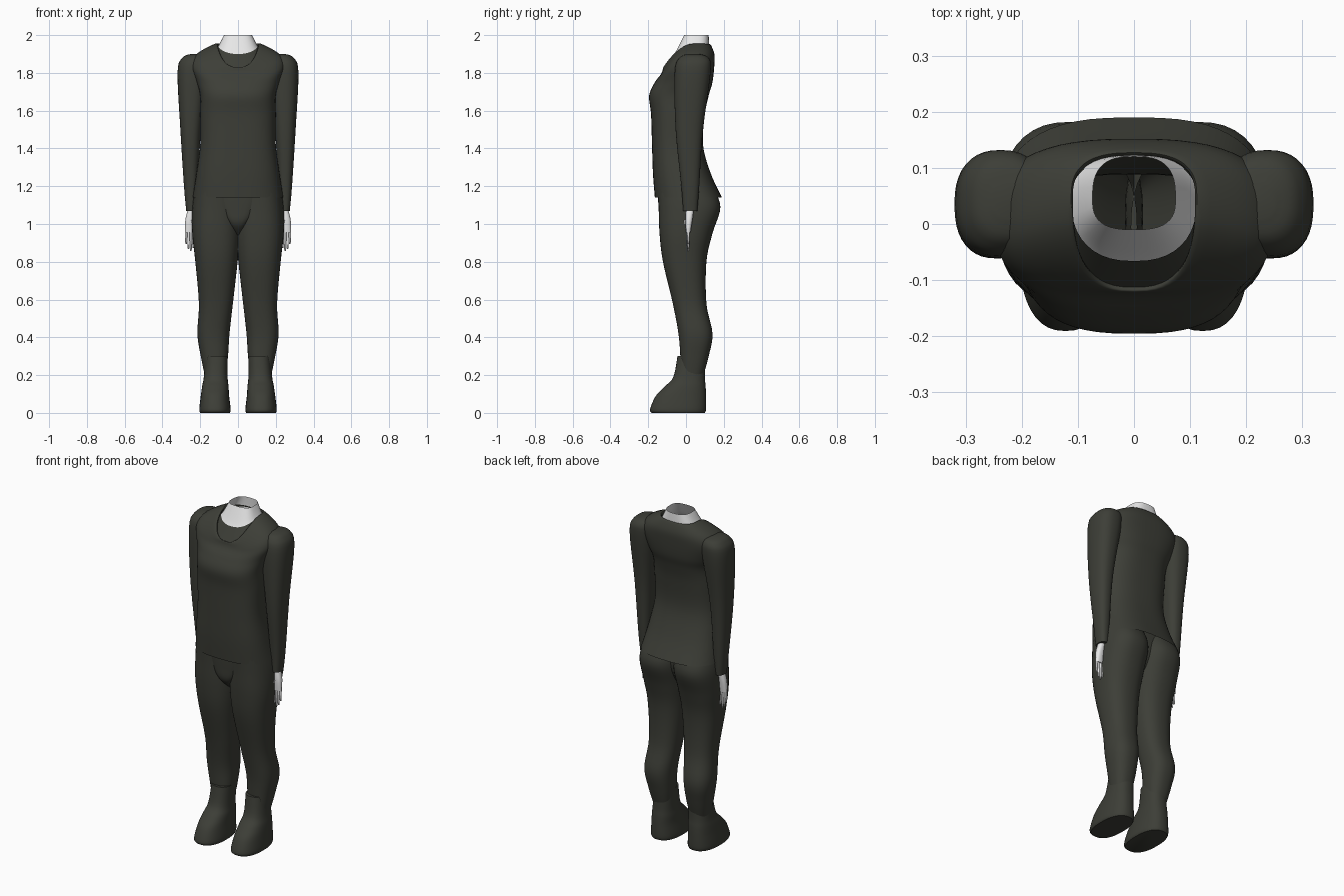
import bpy, bmesh, math

cube = bpy.data.objects.get("Cube")
if cube:
    bpy.data.objects.remove(cube, do_unlink=True)


def material(name, rgb):
    mat = bpy.data.materials.new(name)
    mat.use_nodes = True
    color = (*rgb, 1)
    mat.diffuse_color = color
    shader = mat.node_tree.nodes["Principled BSDF"]
    shader.inputs["Base Color"].default_value = color
    shader.inputs["Roughness"].default_value = 0.8
    return mat


cloth = material("dark olive cloth", (0.046, 0.048, 0.038))
skin = material("pale skin", (0.8, 0.8, 0.8))


def section(z, center, half, front, back, front_z=None, back_z=None, widest=None):
    """One cross-section; its front and back may dip below or rise above its sides."""
    front_z = z if front_z is None else front_z
    back_z = z if back_z is None else back_z
    widest = (front + back) / 2 if widest is None else widest
    return (z, center, half, front, back, front_z, back_z, widest)


def collar(z, half, front, back, front_z, back_z):
    """A cross-section of the sloping neckline, widest behind its middle."""
    return section(z, 0, half, front, back, front_z, back_z, widest=0.045)


def spline(before, start, end, after, t):
    """Catmull-Rom value between start and end."""
    linear = end - before
    square = 2 * before - 5 * start + 4 * end - after
    cubic = 3 * (start - end) + after - before
    return start + t / 2 * (linear + t * (square + t * cubic))


def smooth_sections(sections, steps):
    padded = [sections[0], *sections, sections[-1]]
    result = []
    for group in zip(padded, padded[1:], padded[2:], padded[3:]):
        for step in range(steps):
            result.append([spline(*values, step / steps) for values in zip(*group)])
    return result + [sections[-1]]


def rounded_loop(bm, values, power, sides):
    """Superellipse loop of vertices around one cross-section."""
    z, center, half, front, back, front_z, back_z, widest = values
    loop = []
    for k in range(sides):
        c = math.cos(math.tau * k / sides)
        s = math.sin(math.tau * k / sides)
        u = math.copysign(abs(c) ** (2 / power), c)
        v = math.copysign(abs(s) ** (2 / power), s)
        depth = back - widest if v > 0 else widest - front
        height = back_z if v > 0 else front_z
        loop.append(bm.verts.new((center + u * half,
                                  widest + v * depth,
                                  z + (height - z) * v * v)))
    return loop


def loft(name, sections, mat, power=2.4, sides=40, steps=5, caps=(), mirror=False):
    """Skin the sections in order; caps lists the loops to close, by index."""
    bm = bmesh.new()
    loops = [rounded_loop(bm, values, power, sides)
             for values in smooth_sections(sections, steps)]
    for low, high in zip(loops, loops[1:]):
        for k in range(sides):
            bm.faces.new((low[k - 1], low[k], high[k], high[k - 1]))
    for index in caps:
        bm.faces.new(loops[index])
    bmesh.ops.recalc_face_normals(bm, faces=bm.faces)
    mesh = bpy.data.meshes.new(name)
    bm.to_mesh(mesh)
    bm.free()
    mesh.materials.append(mat)
    obj = bpy.data.objects.new(name, mesh)
    bpy.context.collection.objects.link(obj)
    bpy.ops.object.select_all(action="DESELECT")
    obj.select_set(True)
    bpy.context.view_layer.objects.active = obj
    bpy.ops.object.shade_smooth_by_angle(angle=math.radians(50))
    if mirror:
        obj.modifiers.new("mirror", "MIRROR")


# Shirt body, from the hem up over the shoulders to the scooped collar
loft("shirt_body", [
    section(1.14, 0, 0.24, -0.165, 0.19),
    section(1.27, 0, 0.22, -0.175, 0.13),
    section(1.42, 0, 0.2, -0.18, 0.09),
    section(1.58, 0, 0.2, -0.185, 0.1),
    section(1.68, 0, 0.2, -0.195, 0.12),
    section(1.75, 0, 0.22, -0.165, 0.14),
    section(1.84, 0, 0.25, -0.135, 0.15, front_z=1.79),
    section(1.9, 0, 0.22, -0.125, 0.15, front_z=1.81),
    collar(1.955, 0.12, -0.12, 0.13, front_z=1.83, back_z=1.95),
    collar(1.94, 0.11, -0.11, 0.12, front_z=1.825, back_z=1.94),
], cloth, power=2.7, sides=56)

# Undershirt panel inside the collar
loft("undershirt", [
    collar(1.93, 0.118, -0.114, 0.125, front_z=1.825, back_z=1.93),
    collar(1.945, 0.112, -0.066, 0.12, front_z=1.9, back_z=1.945),
], cloth)

# Open neck rising out of the collar
loft("neck", [
    collar(1.92, 0.118, -0.072, 0.122, front_z=1.885, back_z=1.92),
    collar(1.95, 0.1, -0.05, 0.122, front_z=1.92, back_z=1.95),
    collar(2, 0.074, -0.01, 0.12, front_z=2, back_z=2),
], skin, power=2.8)

# Sleeves with rounded shoulders
loft("sleeves", [
    section(1.07, 0.248, 0.026, -0.015, 0.06),
    section(1.2, 0.25, 0.036, -0.025, 0.07),
    section(1.5, 0.25, 0.055, -0.055, 0.09),
    section(1.8, 0.24, 0.08, -0.06, 0.13),
    section(1.88, 0.23, 0.065, -0.035, 0.12),
    section(1.9, 0.22, 0.03, 0.01, 0.07),
], cloth, caps=(0, -1), mirror=True)

# Trouser legs
loft("trouser_legs", [
    section(0.19, 0.12, 0.054, -0.025, 0.09),
    section(0.3, 0.125, 0.072, -0.03, 0.12),
    section(0.42, 0.13, 0.085, -0.04, 0.14),
    section(0.58, 0.117, 0.09, -0.07, 0.108),
    section(0.8, 0.114, 0.112, -0.122, 0.108),
    section(0.95, 0.115, 0.127, -0.14, 0.14),
    section(1.09, 0.113, 0.129, -0.145, 0.182),
    section(1.2, 0.11, 0.115, -0.15, 0.14),
], cloth, mirror=True)

# Pelvis filling the front between the legs
loft("trouser_pelvis", [
    section(0.94, 0, 0.01, -0.08, 0.06),
    section(1, 0, 0.06, -0.135, 0.1),
    section(1.08, 0, 0.13, -0.145, 0.13),
    section(1.2, 0, 0.2, -0.15, 0.13),
], cloth, power=3, caps=[0])

# Boots with a long sloping toe
loft("boots", [
    section(0, 0.122, 0.078, -0.182, 0.1),
    section(0.02, 0.122, 0.083, -0.19, 0.106),
    section(0.09, 0.122, 0.075, -0.16, 0.106),
    section(0.14, 0.12, 0.07, -0.112, 0.104),
    section(0.19, 0.118, 0.063, -0.067, 0.1),
    section(0.3, 0.113, 0.058, -0.045, 0.1),
], cloth, caps=(0, -1), mirror=True)

# Hands: palm, four fingers and a thumb
loft("palms", [
    section(0.955, 0.257, 0.023, 0, 0.024),
    section(1.02, 0.256, 0.023, -0.004, 0.034),
    section(1.08, 0.248, 0.017, 0, 0.042),
], skin, sides=20, caps=[0], mirror=True)


def digit(name, x, y, tip, root, lean=0):
    """A finger tapering from its root down to a rounded tip."""
    bend = tip + 0.01
    loft(name, [section(z, x + shift, r, y - r, y + r)
                for z, r, shift in ((tip, 0.002, 0), (bend, 0.005, 0),
                                    (root, 0.007, lean))],
         skin, power=2, sides=12, caps=[0], mirror=True)


finger_tips = {"index": 0.875, "middle": 0.86, "ring": 0.87, "little": 0.895}
for i, (finger, tip) in enumerate(finger_tips.items()):
    digit(finger + "_fingers", 0.237 + i * 0.0125, 0.012, tip, root=0.98)
digit("thumbs", 0.226, -0.005, 0.935, root=1.02, lean=0.015)
